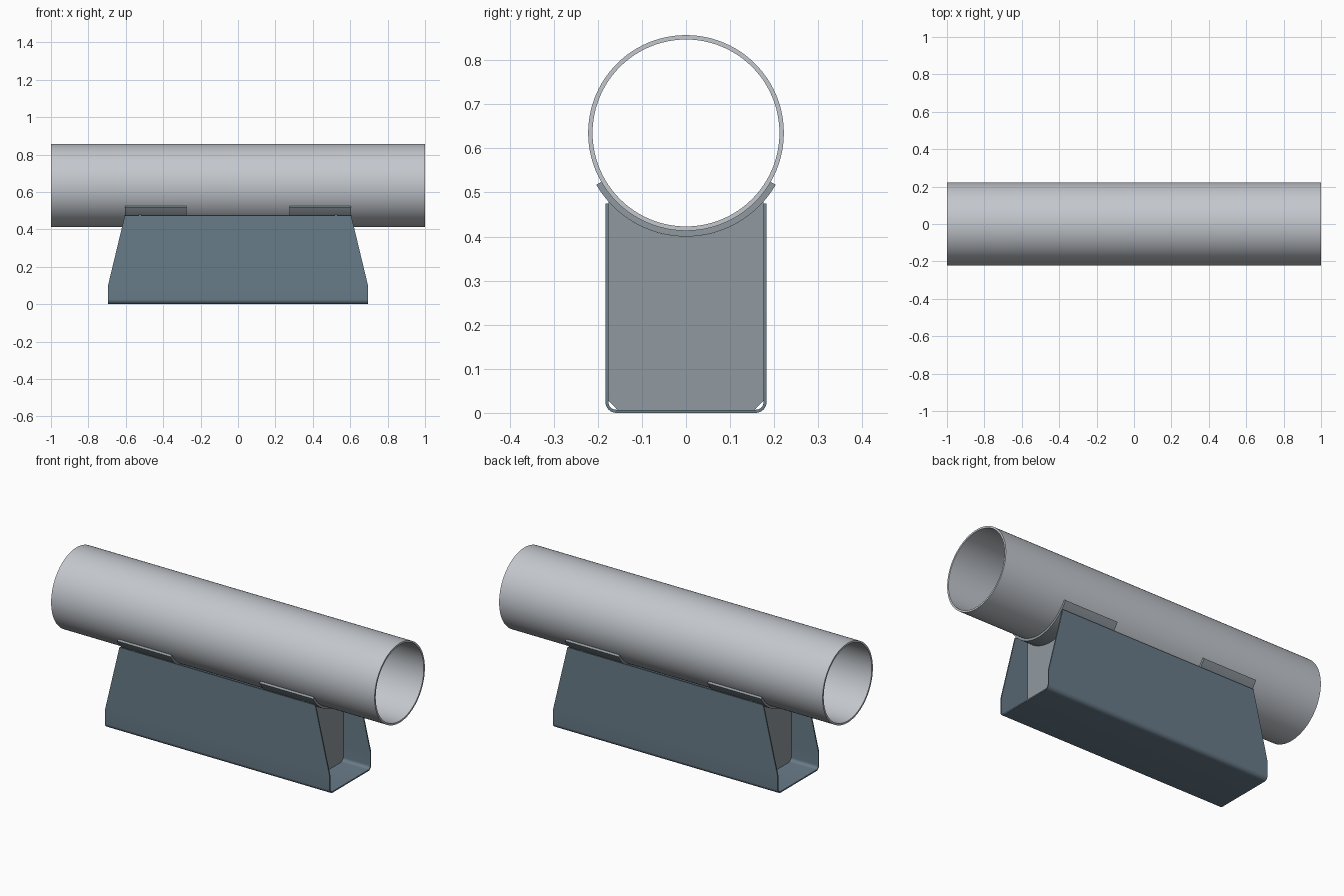
import bpy, bmesh
from math import sin, cos, pi, radians, sqrt

if "Cube" in bpy.data.objects:
    bpy.data.objects.remove(bpy.data.objects["Cube"])

PIPE_Z, PIPE_R, PAD_R = 0.635, 0.222, 0.235


def material(name, rgb):
    m = bpy.data.materials.new(name)
    m.diffuse_color = (*rgb, 1)
    m.use_nodes = True
    m.node_tree.nodes["Principled BSDF"].inputs["Base Color"].default_value = m.diffuse_color
    return m


pipe_mat = material("pipe_grey", (0.55, 0.58, 0.62))
plate_mat = material("plate_grey", (0.28, 0.32, 0.35))
channel_mat = material("slate_blue", (0.14, 0.20, 0.25))


def sweep(name, outer, inner, x0, x1, mat, closed=False):
    """Solid between two matching (y, z) lines, spanning x0(z)..x1(z)."""
    bm = bmesh.new()
    rings = []
    for (yo, zo), (yi, zi) in zip(outer, inner):
        pts = [(x0(zo), yo, zo), (x0(zi), yi, zi), (x1(zi), yi, zi), (x1(zo), yo, zo)]
        rings.append([bm.verts.new(p) for p in pts])
    pairs = list(zip(rings, rings[1:]))
    if closed:
        pairs.append((rings[-1], rings[0]))
    else:
        bm.faces.new(rings[0])
        bm.faces.new(rings[-1])
    for a, b in pairs:
        for k in range(4):
            n = (k + 1) % 4
            bm.faces.new((a[k], a[n], b[n], b[k]))
    bmesh.ops.recalc_face_normals(bm, faces=bm.faces)
    me = bpy.data.meshes.new(name)
    bm.to_mesh(me)
    bm.free()
    me.materials.append(mat)
    ob = bpy.data.objects.new(name, me)
    bpy.context.collection.objects.link(ob)
    bpy.ops.object.select_all(action='DESELECT')
    ob.select_set(True)
    bpy.context.view_layer.objects.active = ob
    bpy.ops.object.shade_smooth_by_angle(angle=radians(30))
    return ob


def arc(r, a0, a1, n, cy=0.0, cz=PIPE_Z):
    """Points on a circle, angle measured from straight down towards +y."""
    return [(cy + r * sin(a0 + (a1 - a0) * i / n), cz - r * cos(a0 + (a1 - a0) * i / n))
            for i in range(n + 1)]


def at(x):
    return lambda z: x


# Pipe
sweep("pipe", arc(PIPE_R, 0, 2 * pi, 96)[:-1], arc(PIPE_R - 0.010, 0, 2 * pi, 96)[:-1],
      at(-1), at(1), pipe_mat, closed=True)


# Folded U channel with tapered ends
def half_length(z):
    return 0.695 - 0.09 * max(0, z - 0.1) / 0.375


def channel_line(y, r):
    right = arc(r, 0, pi / 2, 8, cy=0.158, cz=0.025) + [(y, 0.1), (y, 0.475)]
    return [(-py, pz) for py, pz in reversed(right)] + right


sweep("base_channel", channel_line(0.183, 0.025), channel_line(0.176, 0.018),
      lambda z: -half_length(z), half_length, channel_mat)

# Saddle pads and transverse ribs at each end
ys = [-0.176, -0.156] + [-0.156 + 0.312 * i / 24 for i in range(1, 24)] + [0.156, 0.176]
rib_top = [(y, PIPE_Z - sqrt(PAD_R ** 2 - y * y)) for y in ys]
rib_bottom = [(y, 0.028 if abs(y) > 0.17 else 0.007) for y in ys]
for side, s in (("left", -1), ("right", 1)):
    sweep("saddle_pad_" + side, arc(PAD_R, -pi / 3, pi / 3, 32), arc(PIPE_R, -pi / 3, pi / 3, 32),
          at(s * 0.275), at(s * 0.605), plate_mat)
    sweep("rib_" + side, rib_top, rib_bottom, at(s * 0.518), at(s * 0.53), plate_mat)
